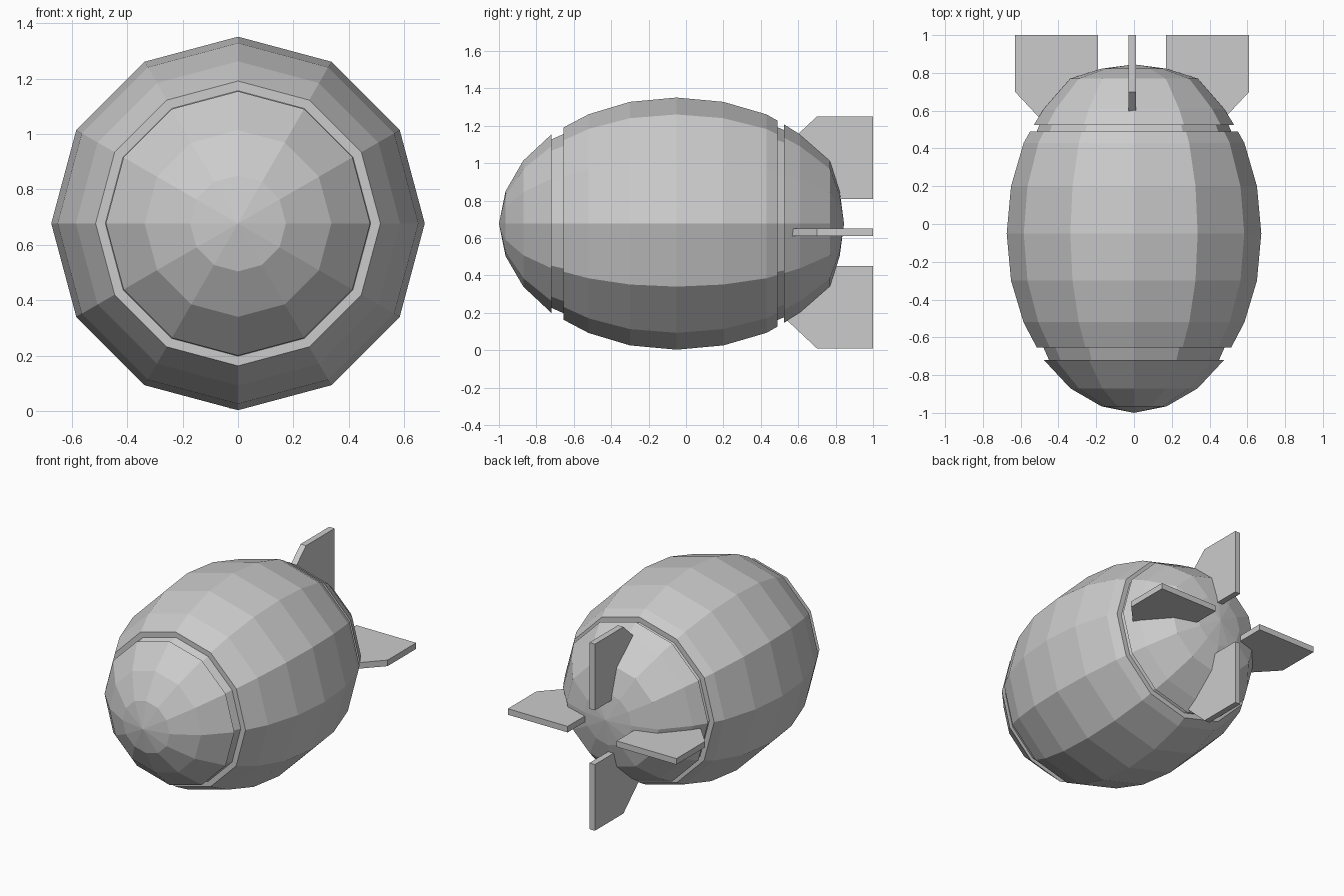
import bpy, bmesh, math
from mathutils import Matrix

if "Cube" in bpy.data.objects:
    bpy.data.objects.remove(bpy.data.objects["Cube"])

SIDES = 12
AXIS_Z = 0.677


def make_object(name, bm):
    bmesh.ops.recalc_face_normals(bm, faces=bm.faces)
    mesh = bpy.data.meshes.new(name)
    bm.to_mesh(mesh)
    bm.free()
    obj = bpy.data.objects.new(name, mesh)
    bpy.context.collection.objects.link(obj)
    return obj


def lathe(name, profile):
    """Spin (y, radius) points around the long axis and close both ends."""
    bm = bmesh.new()
    rings = []
    for y, r in profile:
        n = SIDES if r > 0 else 1
        rings.append([bm.verts.new((r * math.sin(2 * math.pi * i / SIDES), y,
                                    AXIS_Z + r * math.cos(2 * math.pi * i / SIDES)))
                      for i in range(n)])
    for a, b in zip(rings, rings[1:]):
        for i in range(SIDES):
            j = (i + 1) % SIDES
            if len(a) == 1:
                bm.faces.new((a[0], b[i], b[j]))
            elif len(b) == 1:
                bm.faces.new((a[i], a[j], b[0]))
            else:
                bm.faces.new((a[i], a[j], b[j], b[i]))
    for ring in (rings[0], rings[-1]):
        if len(ring) > 1:
            bm.faces.new(ring)
    return make_object(name, bm)


# Casing sections, separated by recessed seams
lathe("nose_cap", [(-1.0, 0), (-0.965, 0.173), (-0.87, 0.337), (-0.72, 0.477)])
lathe("front_seam", [(-0.73, 0.444), (-0.72, 0.45), (-0.655, 0.479), (-0.645, 0.483)])
lathe("main_casing", [(-0.655, 0.514), (-0.52, 0.585), (-0.30, 0.651), (-0.05, 0.674),
                      (0.20, 0.651), (0.43, 0.584), (0.49, 0.55)])
lathe("rear_seam", [(0.48, 0.52), (0.49, 0.515), (0.525, 0.50), (0.535, 0.495)])
lathe("tail_cap", [(0.525, 0.53), (0.61, 0.477), (0.77, 0.337), (0.822, 0.173), (0.845, 0)])

# Four tail fins: outline in (y, distance from fin centre)
outline = [(1.0, 0.18), (1.0, 0.62), (0.70, 0.62), (0.54, 0.47), (0.54, 0.18)]
for k, name in enumerate(("top_fin", "right_fin", "bottom_fin", "left_fin")):
    bm = bmesh.new()
    face = bm.faces.new([bm.verts.new((-0.02, y, r)) for y, r in outline])
    ext = bmesh.ops.extrude_face_region(bm, geom=[face])
    verts = [v for v in ext["geom"] if isinstance(v, bmesh.types.BMVert)]
    bmesh.ops.translate(bm, verts=verts, vec=(0.04, 0, 0))
    bm.transform(Matrix.Translation((-0.01, 0, 0.63)) @ Matrix.Rotation(k * math.pi / 2, 4, 'Y'))
    make_object(name, bm)
